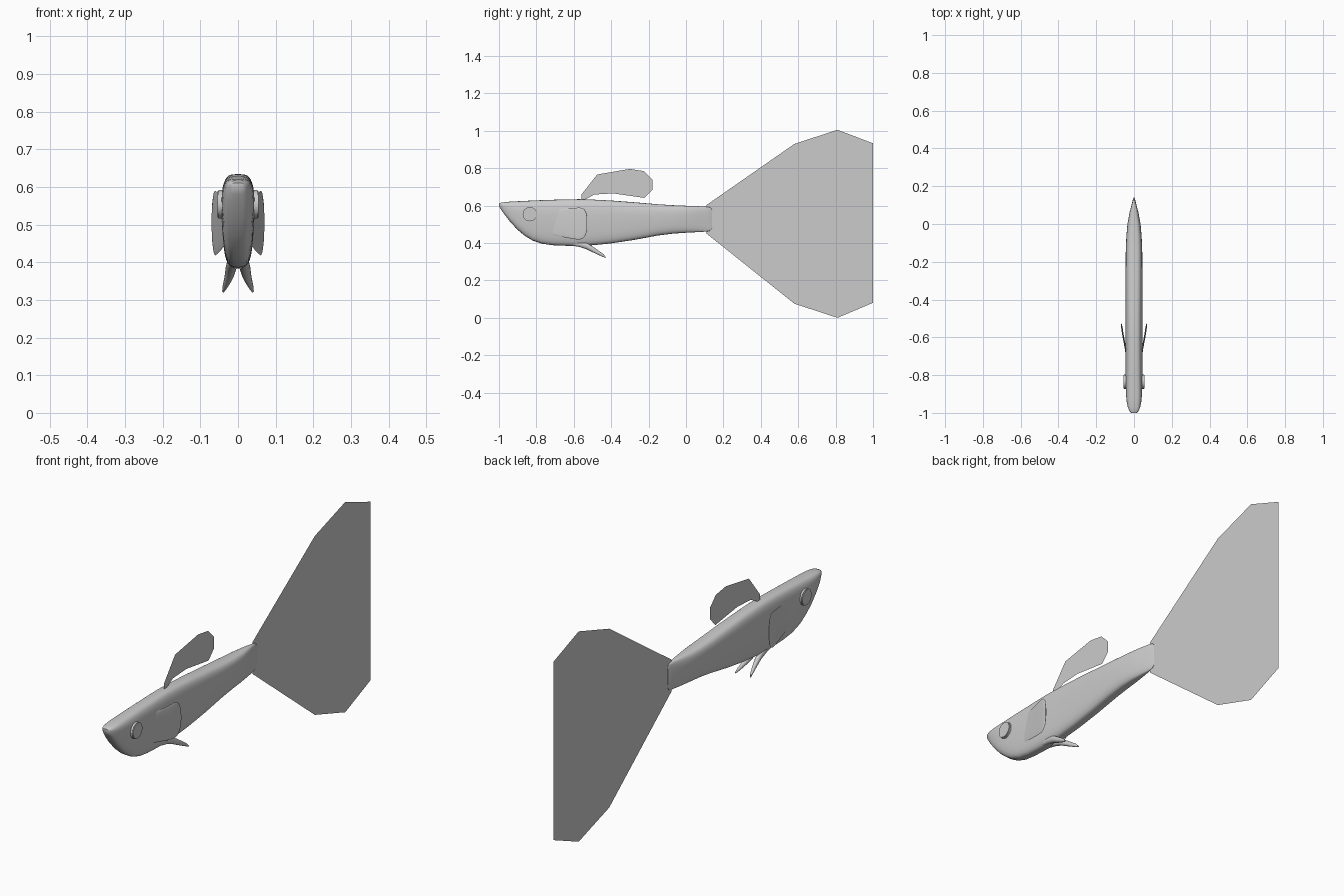
import bpy, bmesh, math
from mathutils import Matrix

if "Cube" in bpy.data.objects:
    bpy.data.objects.remove(bpy.data.objects["Cube"])


def finish(name, bm, smooth=True, mirror=False):
    me = bpy.data.meshes.new(name)
    bm.to_mesh(me)
    bm.free()
    ob = bpy.data.objects.new(name, me)
    bpy.context.collection.objects.link(ob)
    if mirror:
        m = ob.modifiers.new("mirror", 'MIRROR')
        m.use_axis[0] = True
    if smooth:
        bpy.ops.object.select_all(action='DESELECT')
        ob.select_set(True)
        bpy.context.view_layer.objects.active = ob
        bpy.ops.object.shade_smooth_by_angle(angle=math.radians(45))
    return ob


def loft(name, stations, power=2.0, belly=1.0, segs=28, mirror=False):
    """Skin superellipse rings: (y, z low, z high, half width, centre x)."""
    bm = bmesh.new()
    rings = []
    for y, lo, hi, w, cx in stations:
        ring = []
        for i in range(segs):
            a = 2 * math.pi * i / segs
            c, s = math.cos(a), math.sin(a)
            u = math.copysign(abs(c) ** (2 / power), c)
            v = math.copysign(abs(s) ** (2 / power), s)
            taper = belly + (1 - belly) * min(1, (v + 1) / 1.2)
            ring.append(bm.verts.new((cx + u * w * taper, y, (lo + hi) / 2 + v * (hi - lo) / 2)))
        rings.append(ring)
    for r0, r1 in zip(rings, rings[1:]):
        for i in range(segs):
            j = (i + 1) % segs
            bm.faces.new((r0[i], r0[j], r1[j], r1[i]))
    bm.faces.new(rings[0])
    bm.faces.new(rings[-1])
    bmesh.ops.recalc_face_normals(bm, faces=bm.faces)
    return finish(name, bm, mirror=mirror)


def sheet(name, outline):
    """Flat single-sided fin in the x = 0 plane."""
    bm = bmesh.new()
    f = bm.faces.new([bm.verts.new((0, y, z)) for y, z in outline])
    f.normal_update()
    if f.normal.x < 0:
        f.normal_flip()
    finish(name, bm, smooth=False)


# Body, snout to tail root
body = [
    (-1.0, .597, .611, .014), (-.99, .58, .615, .024), (-.97, .552, .618, .033),
    (-.94, .513, .621, .039), (-.90, .470, .623, .043), (-.86, .437, .625, .044),
    (-.82, .413, .627, .045), (-.77, .396, .629, .045), (-.71, .388, .631, .045),
    (-.64, .385, .633, .045), (-.57, .383, .634, .045), (-.50, .388, .632, .045),
    (-.40, .398, .627, .045), (-.28, .416, .618, .045), (-.15, .440, .607, .044),
    (-.07, .450, .602, .041), (.0, .455, .599, .035), (.06, .458, .597, .024),
    (.11, .461, .594, .011), (.13, .466, .590, .006), (.14, .478, .578, .002)]
loft("body", [(*s, 0) for s in body], power=3.6, belly=.8, segs=40)

# Side fins, flaring out towards the rear
loft("pectoral_fin", [
    (-.72, .445, .572, .004, .036), (-.66, .432, .583, .004, .045),
    (-.60, .421, .586, .004, .056), (-.57, .418, .590, .004, .061),
    (-.55, .425, .585, .004, .064), (-.535, .445, .567, .0035, .0665),
    (-.528, .475, .535, .002, .068)], mirror=True)

# Belly fins, curved horns
loft("pelvic_fin", [
    (-.62, .388, .41, .008, .014), (-.57, .379, .41, .014, .016),
    (-.53, .366, .402, .014, .019), (-.50, .351, .381, .012, .023),
    (-.47, .337, .361, .009, .029), (-.445, .326, .343, .006, .035),
    (-.43, .320, .327, .003, .039)], segs=16, mirror=True)

# Eyes, short discs
bm = bmesh.new()
bmesh.ops.create_cone(bm, cap_ends=True, segments=32, radius1=.038, radius2=.038, depth=.03,
                      matrix=Matrix.Translation((.04, -.835, .554)) @ Matrix.Rotation(math.pi / 2, 4, 'Y'))
rim = [e for e in bm.edges if all(v.co.x > .05 for v in e.verts)]
bmesh.ops.bevel(bm, geom=rim, offset=.003, segments=2, affect='EDGES')
finish("eye", bm, mirror=True)

# Dorsal fin and tail fin
sheet("dorsal_fin", [
    (-.56, .632), (-.56, .658), (-.475, .766), (-.30, .796), (-.225, .784), (-.18, .738),
    (-.18, .685), (-.222, .641), (-.39, .665), (-.49, .659), (-.54, .632)])
sheet("tail_fin", [
    (.11, .603), (.58, .930), (.81, 1.005), (1, .933), (1, .08), (.81, .0), (.58, .075), (.11, .45)])
